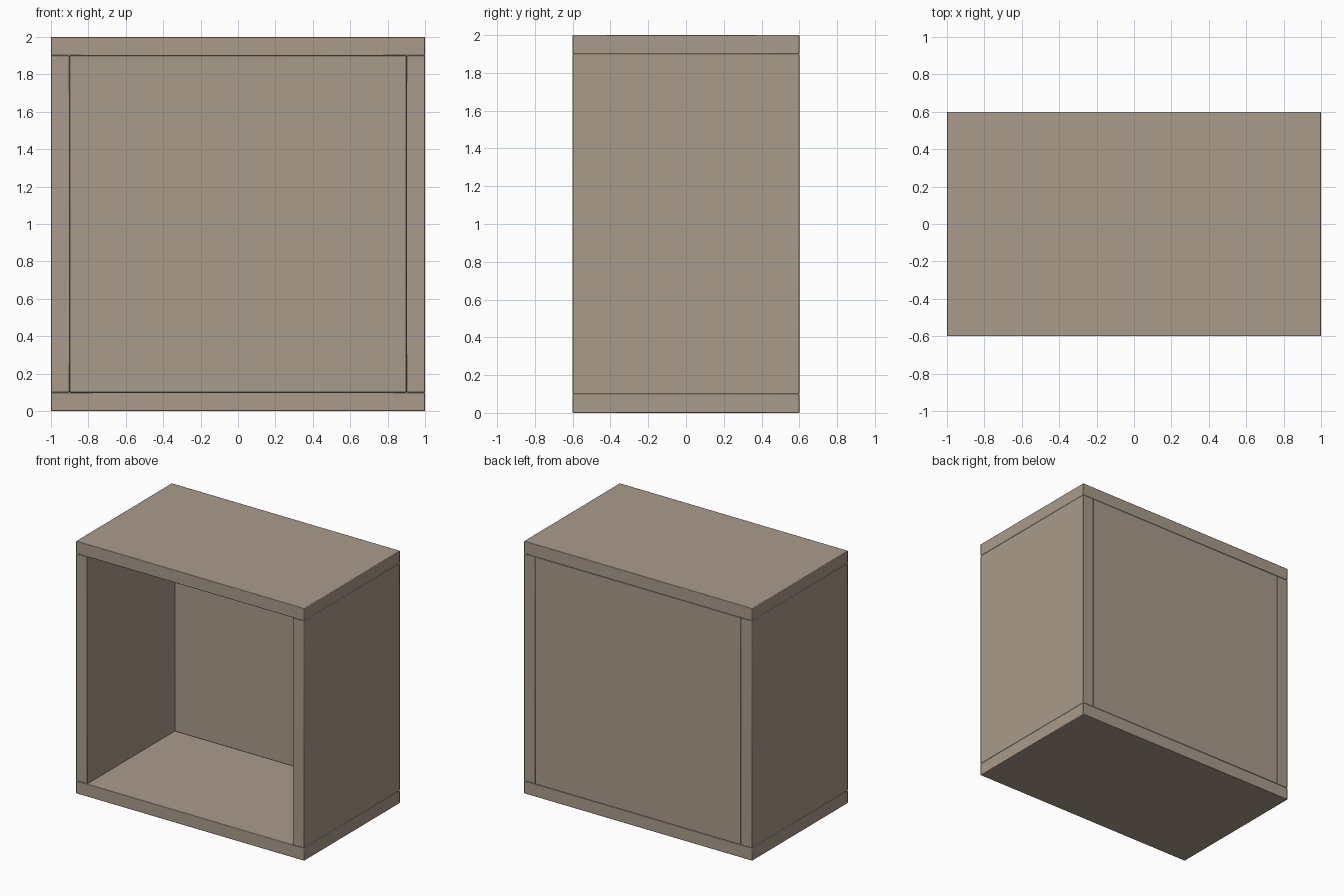
import bpy

if "Cube" in bpy.data.objects:
    bpy.data.objects.remove(bpy.data.objects["Cube"])


def board(name, lo, hi, bevel=0.004):
    """Box between two corners with a fine softened edge."""
    size = [h - l for l, h in zip(lo, hi)]
    centre = [(l + h) / 2 for l, h in zip(lo, hi)]
    bpy.ops.mesh.primitive_cube_add(size=1, location=centre)
    ob = bpy.context.object
    ob.name = name
    ob.scale = size
    bpy.ops.object.transform_apply(location=False, rotation=False, scale=True)
    mod = ob.modifiers.new("soft_edge", 'BEVEL')
    mod.width = bevel
    mod.segments = 2
    mat_slot(ob)
    bpy.ops.object.shade_smooth_by_angle()
    return ob


wood = bpy.data.materials.new("taupe_wood")
wood.diffuse_color = (0.40, 0.33, 0.26, 1)
wood.use_nodes = True
wood.node_tree.nodes["Principled BSDF"].inputs["Base Color"].default_value = wood.diffuse_color


def mat_slot(ob):
    ob.data.materials.append(wood)


W, D, H, T = 1.0, 0.6, 2.0, 0.1   # half width, half depth, height, wall

# top and bottom boards span the full width
board("bottom_board", (-W, -D, 0), (W, D, T))
board("top_board", (-W, -D, H - T), (W, D, H))

# side boards stand between them
for side, x in (("left", -W), ("right", W - T)):
    board(side + "_board", (x, -D, T), (x + T, D, H - T))

# back panel closes the rear, flush with the boards
board("back_panel", (-W + T, D - 0.105, T), (W - T, D, H - T))
